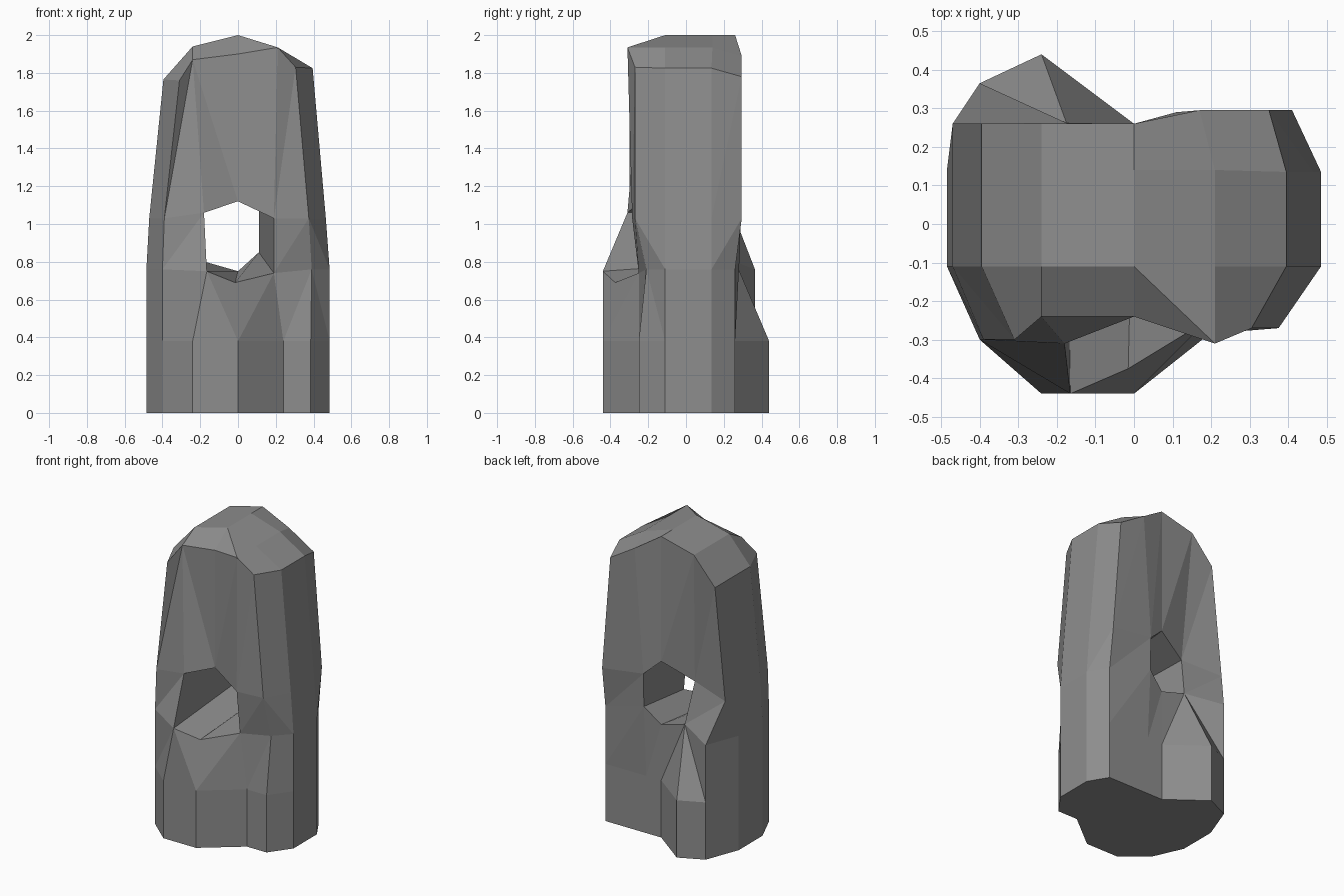
import bpy, bmesh

if "Cube" in bpy.data.objects:
    bpy.data.objects.remove(bpy.data.objects["Cube"])

NAMES = "ABCDEFGHINJKLM"   # outline points, counter-clockwise seen from above

# Outline at the ground (x, y)
base = dict(zip(NAMES, [
    (-.485, -.11), (-.4, -.3), (-.24, -.44), (0, -.44), (.24, -.25),
    (.385, -.25), (.485, -.11), (.485, .135), (.41, .26), (.11, .26),
    (0, .26), (-.24, .44), (-.4, .365), (-.485, .14)]))

# Outline of the shaft just above the hole (x, y)
shaft = dict(zip(NAMES, [
    (-.47, -.11), (-.39, -.3), (-.18, -.31), (0, -.24), (.19, -.285),
    (.375, -.27), (.465, -.11), (.465, .135), (.41, .295), (.11, .29),
    (0, .26), (-.18, .26), (-.47, .26), (-.47, .14)]))


def level(outline, z, changes=None, squeeze=1.0):
    """One horizontal ring, with a few points moved."""
    ring = {k: (x * squeeze, y, z) for k, (x, y) in outline.items()}
    ring.update(changes or {})
    return ring


rings = [
    level(base, 0),
    level(base, .38),
    # lower rim of the hole
    level(base, .76, {
        "C": (-.165, -.44, .75), "D": (-.015, -.375, .69), "E": (.19, -.25, .74),
        "F": (.39, -.21, .76), "N": (.11, .285, .85), "J": (0, .26, .75),
        "K": (-.175, .262, .8)}),
    # upper rim of the hole
    level(shaft, 1.03, {
        "C": (-.18, -.31, 1.06), "D": (0, -.24, 1.12), "N": (.11, .29, 1.07),
        "J": (0, .26, 1.17), "K": (-.205, .2, 1.07)}),
    # shoulder
    level(shaft, 1.765, {
        "B": (-.31, -.3, 1.76), "C": (-.24, -.24, 1.87), "D": (0, -.24, 1.9),
        "E": (.21, -.31, 1.935), "F": (.305, -.27, 1.83), "G": (.395, -.11, 1.825),
        "H": (.395, .135, 1.825), "I": (.35, .295, 1.78), "N": (.17, .295, 1.89),
        "J": (0, .26, 2), "K": (-.24, .26, 1.94)}, squeeze=.84),
]

bm = bmesh.new()
rings = [{k: bm.verts.new(p) for k, p in r.items()} for r in rings]
bm.faces.new([rings[0][k] for k in reversed(NAMES)])

# Side walls, leaving the hole open at front and back
for n, (lo, hi) in enumerate(zip(rings, rings[1:])):
    for a, b in zip(NAMES, NAMES[1:] + NAMES[0]):
        pair = a + b
        if n == 2 and pair in ("CD", "DE", "NJ", "JK"):
            continue
        if n == 0:
            bm.faces.new((lo[a], lo[b], hi[b], hi[a]))
        elif pair in ("FG", "LM", "CD") or (n == 1 and pair == "KL"):
            bm.faces.new((lo[a], lo[b], hi[a]))
            bm.faces.new((lo[b], hi[b], hi[a]))
        else:
            bm.faces.new((lo[a], lo[b], hi[b]))
            bm.faces.new((lo[a], hi[b], hi[a]))

# Tunnel through the stone
lo, hi = rings[2], rings[3]
front = [lo[k] for k in "CDE"] + [hi[k] for k in "EDC"]
back = [lo[k] for k in "KJN"] + [hi[k] for k in "NJK"]
for i in range(6):
    j = (i + 1) % 6
    bm.faces.new((front[i], front[j], back[j], back[i]))

# Faceted crown
crown = dict(rings[4])
for k, p in {"P": (0, -.11, 2), "Q": (-.24, -.11, 1.94), "R": (.21, -.11, 1.935),
             "S": (.21, .14, 1.935), "T": (0, .14, 2)}.items():
    crown[k] = bm.verts.new(p)
for f in ("CDPQ", "BCQ", "ABQ", "MAQ", "LMQK", "KQPTJ", "DEP", "ERP", "EFGR",
          "GHSR", "HINS", "NJTS", "RSTP"):
    bm.faces.new([crown[k] for k in f])

bmesh.ops.recalc_face_normals(bm, faces=bm.faces)
mesh = bpy.data.meshes.new("standing_stone")
bm.to_mesh(mesh)
bm.free()
stone = bpy.data.objects.new("standing_stone", mesh)
bpy.context.collection.objects.link(stone)

# Dark grey rock
rock = bpy.data.materials.new("dark_rock")
rock.diffuse_color = (.27, .27, .27, 1)
rock.use_nodes = True
rock.node_tree.nodes["Principled BSDF"].inputs["Base Color"].default_value = rock.diffuse_color
mesh.materials.append(rock)
